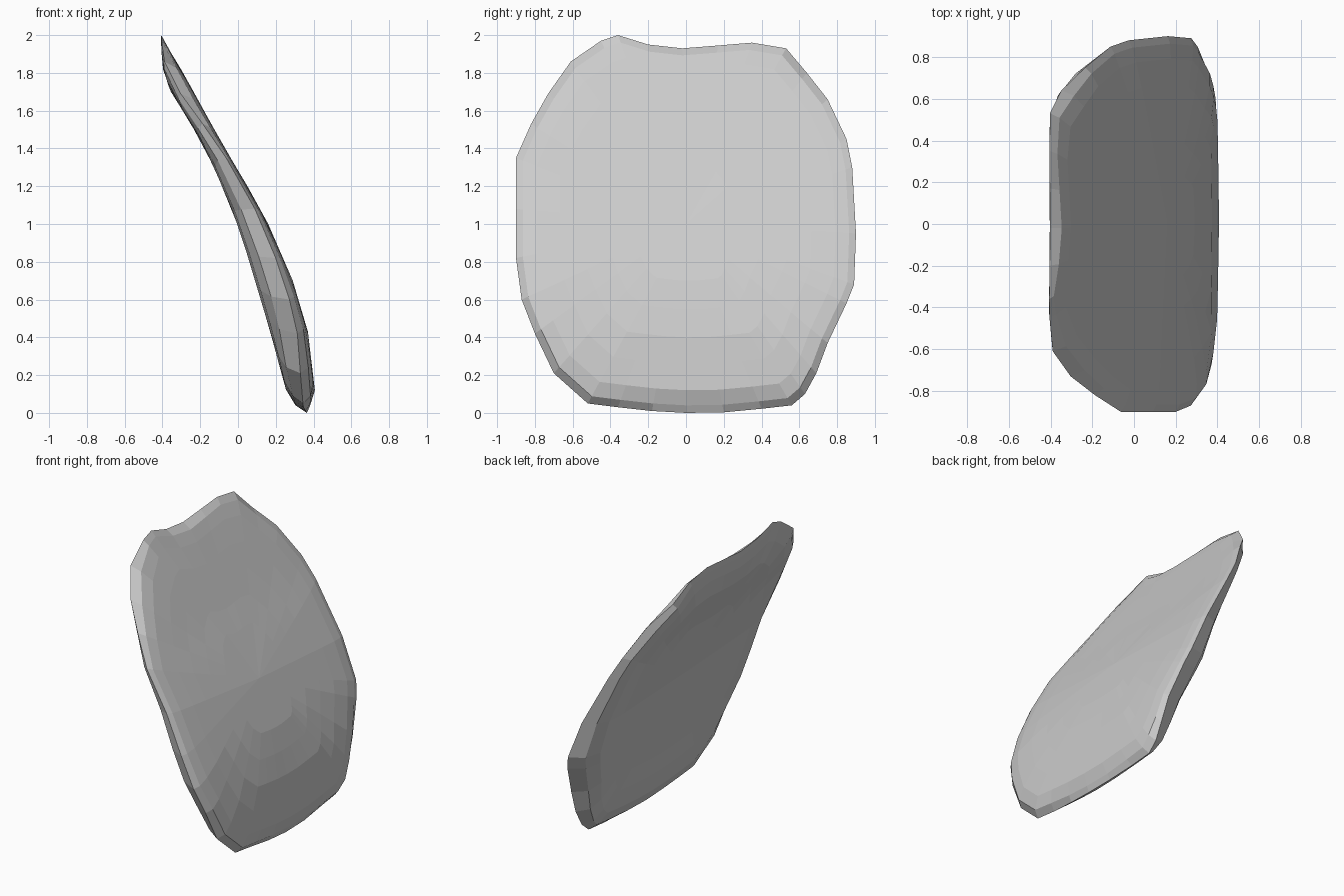
import bpy, bmesh

if "Cube" in bpy.data.objects:
    bpy.data.objects.remove(bpy.data.objects["Cube"])

# Outline of the slab seen from the right (y, z)
outline = [(-.52, .05), (-.36, .03), (-.18, .01), (0, 0), (.2, .003), (.4, .022), (.56, .04),
           (.63, .1), (.69, .21), (.75, .37), (.85, .58), (.89, .68), (.9, .95), (.88, 1.3),
           (.85, 1.45), (.75, 1.66), (.64, 1.8), (.53, 1.93), (.35, 1.96), (.17, 1.945),
           (-.02, 1.93), (-.2, 1.95), (-.36, 2), (-.45, 1.97), (-.61, 1.86), (-.73, 1.69),
           (-.82, 1.53), (-.9, 1.35), (-.9, 1.08), (-.9, .82), (-.87, .6), (-.8, .42), (-.7, .21)]

# Side profiles of the two broad faces (z, x)
upper = [(0, .37), (.12, .407), (.43, .37), (.7, .29), (1, .16), (1.2, .05),
         (1.4, -.07), (1.6, -.18), (1.8, -.29), (1.9, -.35), (2, -.4)]
under = [(0, .36), (.03, .31), (.13, .25), (.4, .18), (.7, .09), (1, 0),
         (1.4, -.17), (1.7, -.355), (1.8, -.395), (1.93, -.407), (2, -.407)]
# How close the rim sits to the upper face, by height, on each side
blend_far = [(0, .5), (.2, .75), (.5, .9), (1.65, .85), (1.93, .1), (2, .1)]
blend_near = [(0, .5), (.2, .6), (.5, .75), (1.3, .85), (1.6, .5), (1.9, .1), (2, .1)]


def sample(profile, z):
    for (z0, x0), (z1, x1) in zip(profile, profile[1:]):
        if z <= z1:
            return x0 + (x1 - x0) * (z - z0) / (z1 - z0)
    return profile[-1][1]


def rim_x(y, z):
    b = sample(blend_far if y > 0 else blend_near, z)
    return sample(under, z) * (1 - b) + sample(upper, z) * b


bm = bmesh.new()
n = len(outline)
rim = [bm.verts.new((rim_x(y, z), y, z)) for y, z in outline]

# Each broad face: rings shrinking from the thin rim to the centre
for profile in (upper, under):
    last = rim
    for scale, fullness in ((.96, .6), (.88, .9), (.74, 1), (.6, 1), (.45, 1), (.3, 1)):
        ring = []
        for oy, oz in outline:
            y, z = oy * scale, 1 + (oz - 1) * scale
            f = 1 - (1 - fullness) * min(1, abs(y) / .85)
            edge = rim_x(oy, z)
            ring.append(bm.verts.new((edge + (sample(profile, z) - edge) * f, y, z)))
        for i in range(n):
            j = (i + 1) % n
            bm.faces.new((last[i], last[j], ring[j], ring[i]))
        last = ring
    centre = bm.verts.new((sample(profile, 1), 0, 1))
    for i in range(n):
        bm.faces.new((last[i], last[(i + 1) % n], centre))

bmesh.ops.recalc_face_normals(bm, faces=bm.faces)
mesh = bpy.data.meshes.new("leaning_rock_slab")
bm.to_mesh(mesh)
bm.free()
slab = bpy.data.objects.new("leaning_rock_slab", mesh)
bpy.context.collection.objects.link(slab)
